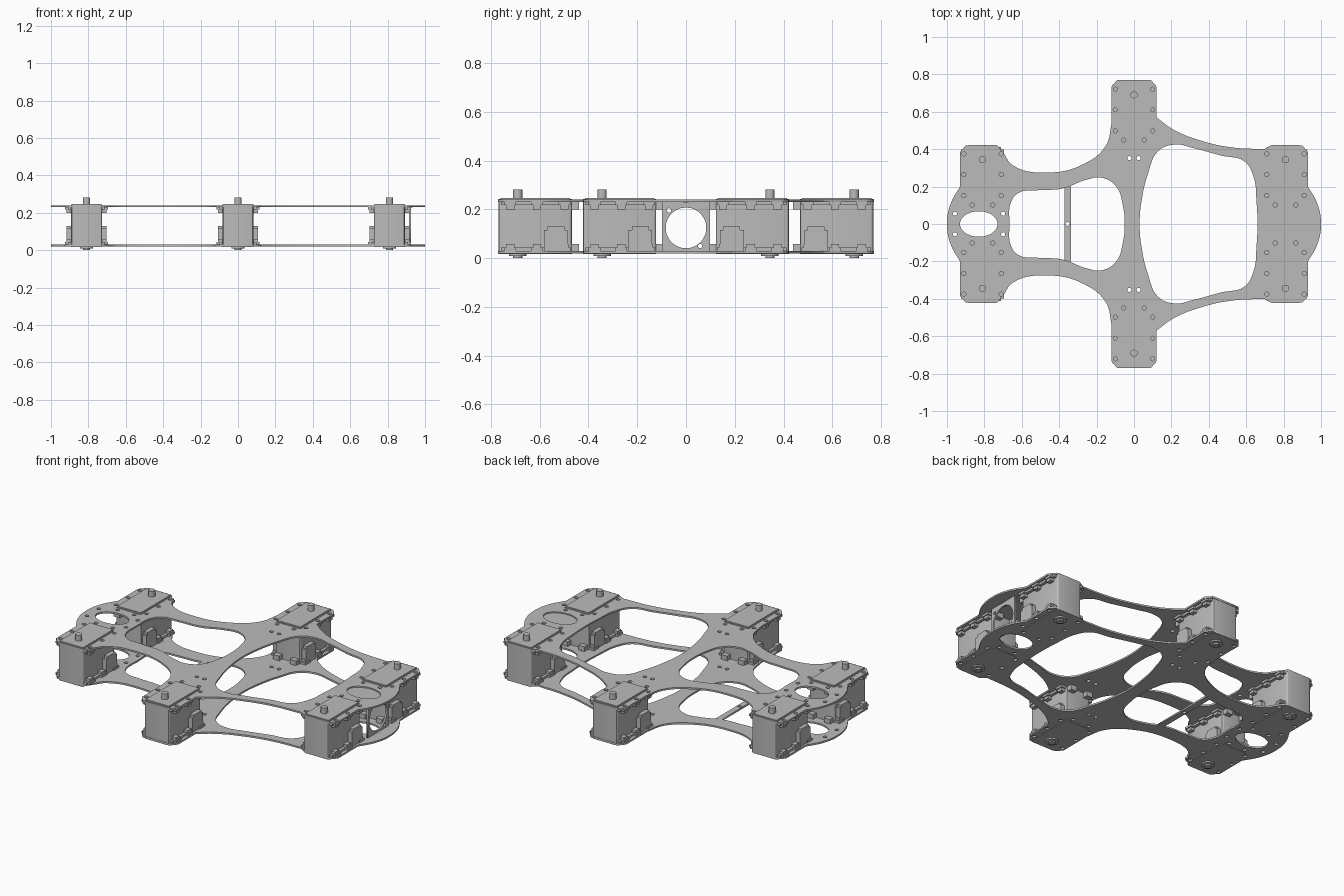
import bpy, bmesh, math
from mathutils import Matrix, Vector

cube = bpy.data.objects.get("Cube")
if cube:
    bpy.data.objects.remove(cube, do_unlink=True)

grey = bpy.data.materials.new("mid_grey")
grey.use_nodes = True
colour = (0.5, 0.5, 0.5, 1)
grey.diffuse_color = colour
grey.node_tree.nodes["Principled BSDF"].inputs["Base Color"].default_value = colour


def add_object(name, mesh, smooth=False):
    mesh.materials.clear()
    mesh.materials.append(grey)
    obj = bpy.data.objects.new(name, mesh)
    bpy.context.collection.objects.link(obj)
    if smooth:
        bpy.ops.object.select_all(action="DESELECT")
        bpy.context.view_layer.objects.active = obj
        obj.select_set(True)
        bpy.ops.object.shade_smooth_by_angle(angle=math.radians(30))
    return obj


def box(bm, lo, hi):
    lo, hi = Vector(lo), Vector(hi)
    mat = Matrix.Translation((lo + hi) / 2) @ Matrix.Diagonal((*(hi - lo), 1))
    return bmesh.ops.create_cube(bm, size=1, matrix=mat)["verts"]


def cylinder(bm, x, y, z0, z1, r, sides=24):
    bmesh.ops.create_cone(bm, cap_ends=True, segments=sides, radius1=r, radius2=r,
                          depth=z1 - z0, matrix=Matrix.Translation((x, y, (z0 + z1) / 2)))


def ellipse(x, y, rx, ry, n=12):
    return [(x + rx * math.cos(k * math.tau / n), y + ry * math.sin(k * math.tau / n))
            for k in range(n)]


def mirrored(half):
    """Close a half outline (y >= 0) with its reflection across y = 0."""
    return half + [(p[0], -p[1], *p[2:]) for p in reversed(half) if p[1] > 0]


def sheet(name, loops, z, thick, matrix=None):
    """Flat cut sheet: first loop is the outline, the others are holes."""
    curve = bpy.data.curves.new(name, "CURVE")
    curve.dimensions = "2D"
    curve.fill_mode = "BOTH"
    curve.extrude = thick / 2
    curve.resolution_u = 6
    for loop in loops:
        spline = curve.splines.new("BEZIER")
        spline.bezier_points.add(len(loop) - 1)
        spline.use_cyclic_u = True
        spline.resolution_u = 3 if len(loop) == 8 else 6
        for bp, p in zip(spline.bezier_points, loop):
            bp.co = (p[0], p[1], 0)
            kind = "VECTOR" if len(p) > 2 else "AUTO"
            bp.handle_left_type = bp.handle_right_type = kind
    temp = bpy.data.objects.new(name + "_curve", curve)
    bpy.context.collection.objects.link(temp)
    bpy.context.view_layer.update()
    mesh = bpy.data.meshes.new_from_object(
        temp.evaluated_get(bpy.context.evaluated_depsgraph_get()))
    bpy.data.objects.remove(temp, do_unlink=True)
    mesh.transform(matrix or Matrix.Translation((0, 0, z)))
    return add_object(name, mesh)


# Chassis sheet outline; a third value marks a sharp corner
C = "corner"
outline = mirrored([
    (-1, 0), (-.98, .11), (-.93, .2, C), (-.93, .385, C), (-.9, .42, C), (-.73, .42, C),
    (-.695, .375, C), (-.65, .315), (-.47, .275), (-.27, .32), (-.15, .42),
    (-.12, .54, C), (-.12, .735, C), (-.09, .77, C), (.09, .77, C), (.12, .735, C),
    (.12, .57, C), (.21, .505), (.36, .445), (.52, .41), (.695, .4, C), (.73, .42, C),
    (.9, .42, C), (.93, .385, C), (.93, .2, C), (.98, .11), (1, 0)])
rear_window = mirrored([
    (-.665, 0), (-.66, .11), (-.62, .165), (-.52, .18), (-.38, .19), (-.26, .235),
    (-.17, .247), (-.095, .2), (-.06, .1), (-.05, 0)])
front_window = mirrored([
    (.03, 0), (.04, .12), (.075, .27), (.13, .39), (.22, .425), (.32, .405),
    (.47, .365), (.59, .335), (.64, .25), (.655, .12), (.66, 0)])

# Inner end of each servo: x, y, and the side it faces
mounts = [(x, y, s) for x, y in ((-.81, .122), (0, .468), (.81, .122)) for s in (1, -1)]

# Screw holes around the mounts and along the spine
spots = [(-.957, .055), (-.957, -.055), (-.7, .055), (-.7, -.055)]
spots += [(x, y) for x in (-.025, .025) for y in (.352, -.352)]
for mx, my, s in mounts:
    for side in (-1, 1):
        spots += [(mx + side * .1, s * (my + d)) for d in (.03, .143, .253)]
        spots.append((mx + side * .055, s * (my - .02)))
holes = [ellipse(x, y, .011, .011, 8) for x, y in spots]
end_holes = [ellipse(-.83, 0, .1, .068), ellipse(.83, 0, .1, .068)]

loops = [outline, rear_window, front_window] + end_holes + holes
sheet("top_plate", loops, .235, .01)
sheet("bottom_plate", loops, .025, .01)
sheet("end_cover", [ellipse(.83, 0, .102, .07)], .231, .004)

# Cross bar on the lower sheet
bar = [(-.372, -.2, C), (-.337, -.2, C), (-.337, .2, C), (-.372, .2, C)]
sheet("cross_bar", [bar, ellipse(-.355, 0, .011, .011, 8)], .025, .01)

# Upright bracket with a round opening at the +x end
upright = Matrix(((0, 0, 1, .92), (1, 0, 0, 0), (0, 1, 0, .13), (0, 0, 0, 1)))
frame = [(-.098, -.1, C), (.098, -.1, C), (.098, .1, C), (-.098, .1, C)]
sheet("end_bracket", [frame, ellipse(0, -.006, .083, .083),
                      ellipse(-.07, .066, .009, .009, 8),
                      ellipse(.058, -.08, .009, .009, 8)], 0, .01, upright)


def servo(name, mx, my, s):
    length = .3
    bm = bmesh.new()
    # Main case with softened upright edges
    box(bm, (-.083, 0, .016), (.083, length, .243))
    edges = [e for e in bm.edges if abs(e.verts[0].co.z - e.verts[1].co.z) > .1]
    bmesh.ops.bevel(bm, geom=edges, offset=.012, segments=3, affect="EDGES", profile=.5)
    # Lid, output shaft and lower pivot
    box(bm, (-.077, .008, .24), (.077, length - .008, .247))
    cylinder(bm, 0, .222, .24, .281, .019)
    cylinder(bm, 0, .222, .008, .02, .036)
    cylinder(bm, 0, .222, 0, .02, .019)
    for side in (-1, 1):
        def side_box(x0, x1, y0, y1, z0, z1):
            a, b = sorted((side * x0, side * x1))
            box(bm, (a, y0, z0), (b, y1, z1))
        # Cable housing with a stepped top
        side_box(.08, .108, .018, .115, .03, .115)
        side_box(.08, .108, .03, .1, .11, .13)
        # Screw rails with lugs, above and below
        for z0, z1, l0, l1 in ((.217, .23, .2, .22), (.03, .043, .04, .058)):
            side_box(.08, .1, .01, length - .01, z0, z1)
            for d in (.03, .143, .253):
                side_box(.08, .114, d - .024, d + .024, z0, z1)
                side_box(.08, .108, d - .017, d + .017, l0, l1)
    # End lugs under and over the sheets
    for x in (-.055, .055):
        for z0, z1 in ((.2, .23), (.03, .058)):
            box(bm, (x - .02, -.03, z0), (x + .02, .01, z1))
    bmesh.ops.transform(bm, verts=bm.verts, matrix=Matrix.Translation((mx, s * my, 0))
                        @ Matrix.Diagonal((1, s, 1, 1)))
    bmesh.ops.recalc_face_normals(bm, faces=bm.faces)
    mesh = bpy.data.meshes.new(name)
    bm.to_mesh(mesh)
    bm.free()
    add_object(name, mesh, smooth=True)


for mx, my, s in mounts:
    end = {-.81: "right", 0: "middle", .81: "left"}[mx]
    servo(f"{end}_{'back' if s > 0 else 'front'}_servo", mx, my, s)
